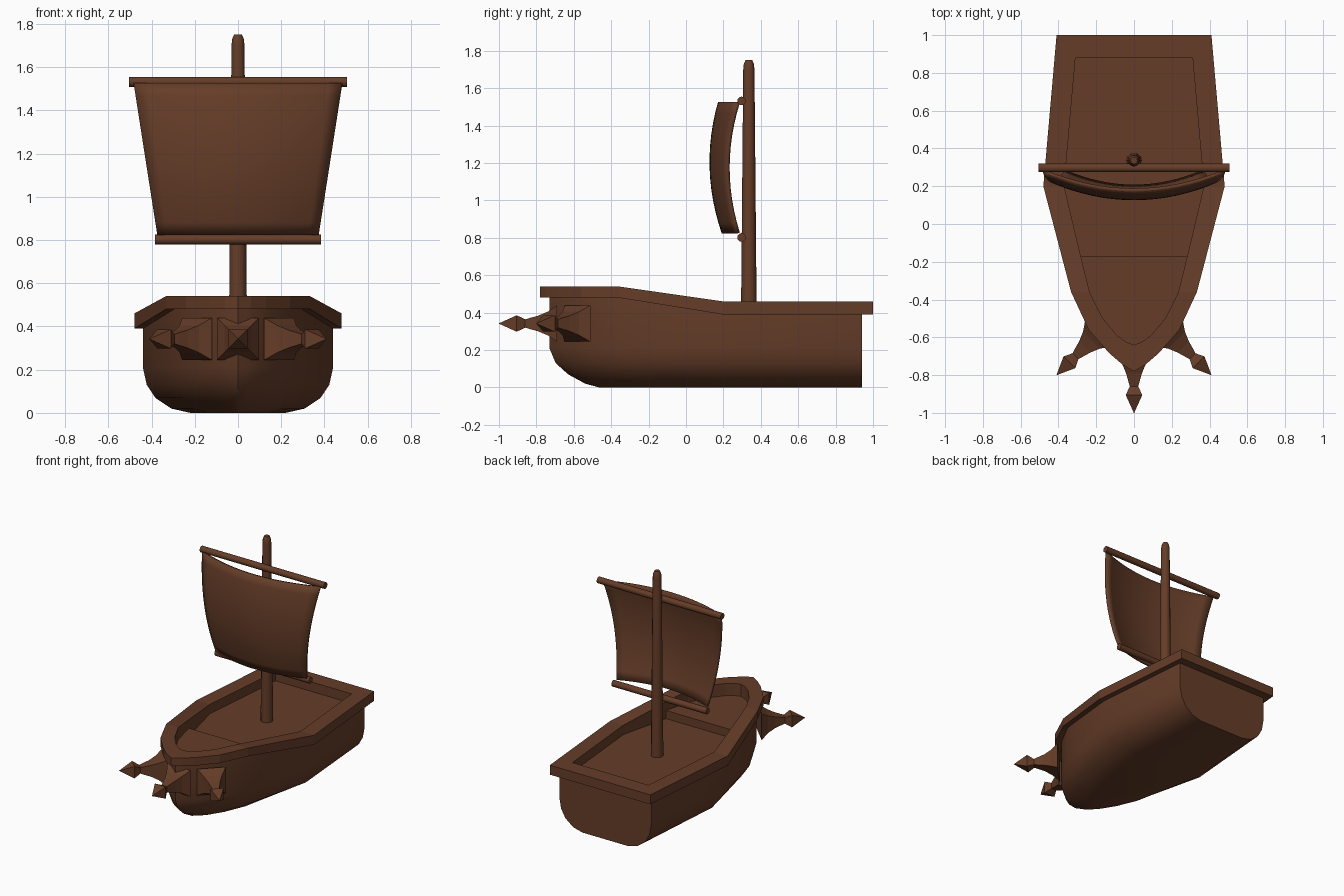
import bpy, bmesh, math
from mathutils import Vector, Matrix

cube = bpy.data.objects.get("Cube")
if cube:
    bpy.data.objects.remove(cube, do_unlink=True)

wood = bpy.data.materials.new("brown wood")
wood.use_nodes = True
colour = (0.13, 0.046, 0.021, 1)
wood.diffuse_color = colour
wood.node_tree.nodes["Principled BSDF"].inputs["Base Color"].default_value = colour


def finish(name, bm, smooth=None):
    bmesh.ops.recalc_face_normals(bm, faces=bm.faces)
    mesh = bpy.data.meshes.new(name)
    bm.to_mesh(mesh)
    bm.free()
    mesh.materials.append(wood)
    ob = bpy.data.objects.new(name, mesh)
    bpy.context.collection.objects.link(ob)
    if smooth:
        bpy.ops.object.select_all(action='DESELECT')
        ob.select_set(True)
        bpy.context.view_layer.objects.active = ob
        bpy.ops.object.shade_smooth_by_angle(angle=math.radians(smooth))
    return ob


def loft(name, loops, closed=False, caps=(True, True), smooth=None):
    """Skin a list of equal-length point rings."""
    bm = bmesh.new()
    rings = [[bm.verts.new(p) for p in loop] for loop in loops]
    pairs = list(zip(rings, rings[1:]))
    if closed:
        pairs.append((rings[-1], rings[0]))
    for a, b in pairs:
        for i in range(len(a)):
            j = (i + 1) % len(a)
            bm.faces.new((a[i], a[j], b[j], b[i]))
    if not closed:
        for ring, cap in zip((rings[0], rings[-1]), caps):
            if cap:
                bm.faces.new(ring)
    return finish(name, bm, smooth)


def mirrored(half):
    """Half outline from stern to bow tip, completed across x = 0."""
    return half + [(-x, y) for x, y in reversed(half) if x > 0]


def level(outline, z):
    return [(x, y, z(y) if callable(z) else z) for x, y in outline]


def ramp(low, high):
    """Sheer line: low aft, rising to high at the bow."""
    return lambda y: low + (high - low) * min(1, max(0, (0.2 - y) / 0.56))


# Plan outlines
outer = mirrored([(.41, 1), (.48, .2), (.383, -.17), (.333, -.36), (.24, -.56),
                  (.13, -.685), (.06, -.745), (0, -.78)])
side = mirrored([(.375, .94), (.44, .2), (.345, -.17), (.295, -.36), (.205, -.53),
                 (.11, -.65), (.05, -.7), (0, -.73)])
inner = mirrored([(.31, .88), (.37, .2), (.282, -.17), (.235, -.36), (.165, -.5),
                  (.09, -.59), (.04, -.625), (0, -.64)])
rim_top, rim_under = ramp(.46, .54), ramp(.39, .48)

# Hull
layers = [level(side, rim_under)]
for z, kx, ky in [(.21, 1, 1), (.13, .96, .98), (.07, .87, .94), (.02, .7, .885), (0, .5, .84)]:
    layers.append([(x * kx, .94 - (.94 - y) * ky, z) for x, y in side])
loft("hull", layers, caps=(False, True), smooth=45)

# Gunwale rim
loft("rim", [level(inner, .37), level(inner, rim_top), level(outer, rim_top),
             level(outer, rim_under), level(side, rim_under)], closed=True)

# Decks
loft("main_deck", [level(inner, .37), level(inner, .39)])
bow = [p for p in inner if p[1] < -.1]
loft("foredeck", [level(bow, .38), level(bow, .45)])


# Bow spikes
def spike(name, x, y, angle):
    place = Matrix.Translation((x, y, .342)) @ Matrix.Rotation(angle, 4, 'Z')
    profile = [(0, .097), (.05, .063), (.1, .042), (.15, .028), (.17, .022),
               (.215, .044), (.31, .001)]
    corners = [(1, 1), (-1, 1), (-1, -1), (1, -1)]
    loft(name, [[place @ Vector((a * r, -d, b * r)) for a, b in corners] for d, r in profile])


spike("bow_spike_centre", 0, -.69, 0)
for s, label in [(1, "left"), (-1, "right")]:
    spike("bow_spike_" + label, .19 * s, -.58, s * math.pi / 4)


def circle(r, h, n=12):
    return [(r * math.cos(2 * math.pi * i / n), r * math.sin(2 * math.pi * i / n), h)
            for i in range(n)]


# Mast and yards
mast = loft("mast", [circle(r, z) for r, z in
                     [(.042, .38), (.03, 1.7), (.027, 1.73), (.018, 1.75)]], smooth=50)
mast.location = (0, .336, 0)
for name, half, z in [("upper_yard", .505, 1.532), ("lower_yard", .385, .802)]:
    yard = loft(name, [circle(.023, -half), circle(.023, half)], smooth=50)
    yard.rotation_euler = (0, math.pi / 2, 0)
    yard.location = (0, .297, z)

# Billowing sail
bm = bmesh.new()
bmesh.ops.create_grid(bm, x_segments=16, y_segments=12, size=1)
for v in bm.verts:
    u, t = v.co.x, (v.co.y + 1) / 2
    half = .37 + .11 * t
    belly = .055 * 4 * t * (1 - t) + (1 - u * u) * (.08 + .02 * t)
    v.co = (u * half, .28 - belly, .825 + .7 * t)
sail = finish("sail", bm, smooth=50)
thick = sail.modifiers.new("thickness", 'SOLIDIFY')
thick.thickness = .018
thick.offset = 0
